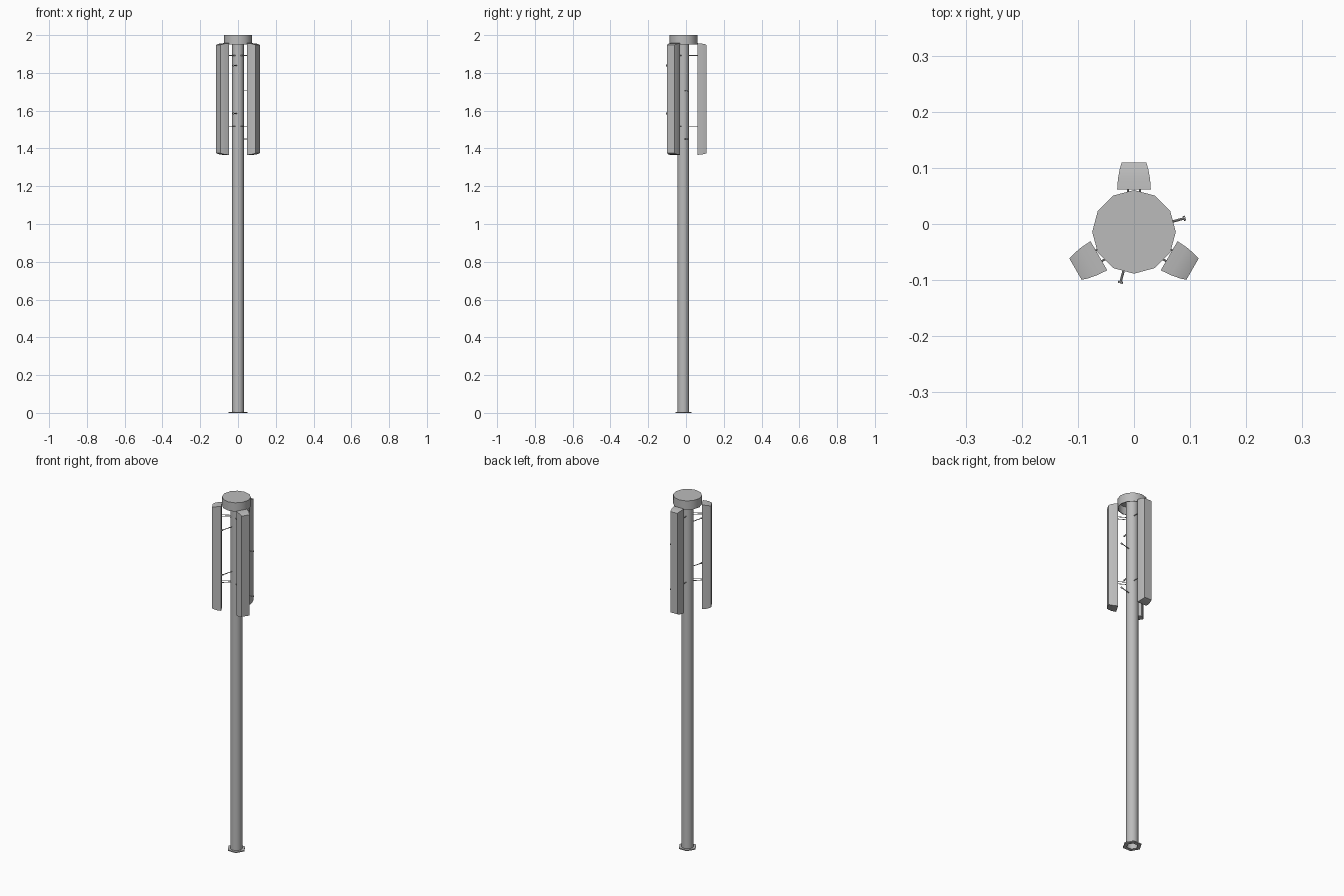
import bpy, bmesh, math
from mathutils import Vector, Matrix

if "Cube" in bpy.data.objects:
    bpy.data.objects.remove(bpy.data.objects["Cube"], do_unlink=True)

CENTRE = Vector((0, -0.014, 0))

grey = bpy.data.materials.new("galvanised_grey")
grey.use_nodes = True
grey.diffuse_color = (0.5, 0.5, 0.5, 1)
grey.node_tree.nodes["Principled BSDF"].inputs["Base Color"].default_value = (0.5, 0.5, 0.5, 1)


def finish(name, bm, matrix=None, smooth=True):
    """Turn a bmesh into a shaded object."""
    bmesh.ops.recalc_face_normals(bm, faces=bm.faces)
    mesh = bpy.data.meshes.new(name)
    bm.to_mesh(mesh)
    bm.free()
    obj = bpy.data.objects.new(name, mesh)
    bpy.context.collection.objects.link(obj)
    mesh.materials.append(grey)
    obj.matrix_world = matrix or Matrix.Translation(CENTRE)
    if smooth:
        bpy.ops.object.select_all(action='DESELECT')
        obj.select_set(True)
        bpy.context.view_layer.objects.active = obj
        bpy.ops.object.shade_smooth_by_angle(angle=math.radians(35))
    return obj


def lathe(profile, sides, closed=False):
    """Sweep (radius, z) points around the z axis; radius 0 closes the end."""
    bm = bmesh.new()
    rings = []
    for r, z in profile:
        count = sides if r else 1
        rings.append([bm.verts.new((r * math.cos(math.tau * i / sides),
                                    r * math.sin(math.tau * i / sides), z))
                      for i in range(count)])
    pairs = list(zip(rings, rings[1:]))
    if closed:
        pairs.append((rings[-1], rings[0]))
    for a, b in pairs:
        for i in range(sides):
            j = (i + 1) % sides
            quad = [a[i % len(a)], a[j % len(a)], b[j % len(b)], b[i % len(b)]]
            bm.faces.new(list(dict.fromkeys(quad)))
    return bm


def spoke(angle, z, start, side=0.0):
    """Matrix whose z axis points outward from the pole at the given angle."""
    return (Matrix.Translation(CENTRE + Vector((0, 0, z)))
            @ Matrix.Rotation(angle, 4, 'Z')
            @ Matrix.Translation((start, side, 0))
            @ Matrix.Rotation(math.pi / 2, 4, 'Y'))


# Hollow pole with a thin hexagonal foot flange
finish("pole", lathe([(0.031, 0), (0.031, 1.99), (0.028, 1.99), (0.028, 0)], 16, True))
finish("foot_flange", lathe([(0.049, 0), (0.049, 0.006), (0.029, 0.006), (0.029, 0)], 6, True),
       smooth=False)

# Top cap, open underneath
finish("top_cap", lathe([(0, 2), (0.0745, 2), (0.0745, 1.95), (0.071, 1.95),
                         (0.071, 1.994), (0, 1.994)], 12))


def antenna_panel(name, angle, start, side):
    """Tall tapered housing with rounded front and recessed back."""
    bm = bmesh.new()
    # depth, half width, half height
    sections = [(0.02, 0.024, 0.290), (0, 0.026, 0.291), (0, 0.030, 0.2955),
                (0.02, 0.0285, 0.294), (0.036, 0.0255, 0.291), (0.048, 0.022, 0.286)]
    loops = [[bm.verts.new((d, sx * w, sz * h))
              for sx, sz in ((-1, -1), (1, -1), (1, 1), (-1, 1))]
             for d, w, h in sections]
    for a, b in zip(loops, loops[1:]):
        for i in range(4):
            j = (i + 1) % 4
            bm.faces.new((a[i], a[j], b[j], b[i]))
    bm.faces.new(loops[0])
    bm.faces.new(loops[-1])
    matrix = (Matrix.Translation(CENTRE + Vector((0, 0, 1.6615)))
              @ Matrix.Rotation(angle, 4, 'Z')
              @ Matrix.Translation((start, side, 0)))
    finish(name, bm, matrix)


# Three panels, each held by two pairs of thin rods
for name, degrees, side in (("back", 90, 0), ("right", 210, 0.0055), ("left", 330, -0.0055)):
    angle = math.radians(degrees)
    antenna_panel(name + "_panel", angle, 0.0755, side)
    for level, z in (("upper", 1.892), ("lower", 1.518)):
        for i, offset in enumerate((-0.011, 0.011)):
            rod = lathe([(0, 0), (0.0018, 0), (0.0018, 0.07), (0, 0.07)], 8)
            finish(f"{name}_{level}_rod_{i + 1}", rod,
                   spoke(angle, z, 0.026, side + offset))

# Climbing pegs with round heads, staggered on two sides
for name, degrees, heights in (("left", 15, (1.705, 1.45)), ("front", -105, (1.839, 1.585))):
    for i, z in enumerate(heights):
        peg = lathe([(0, 0), (0.0022, 0), (0.0022, 0.063), (0.0045, 0.063),
                     (0.0045, 0.067), (0, 0.067)], 8)
        finish(f"{name}_peg_{i + 1}", peg, spoke(math.radians(degrees), z, 0.028))
